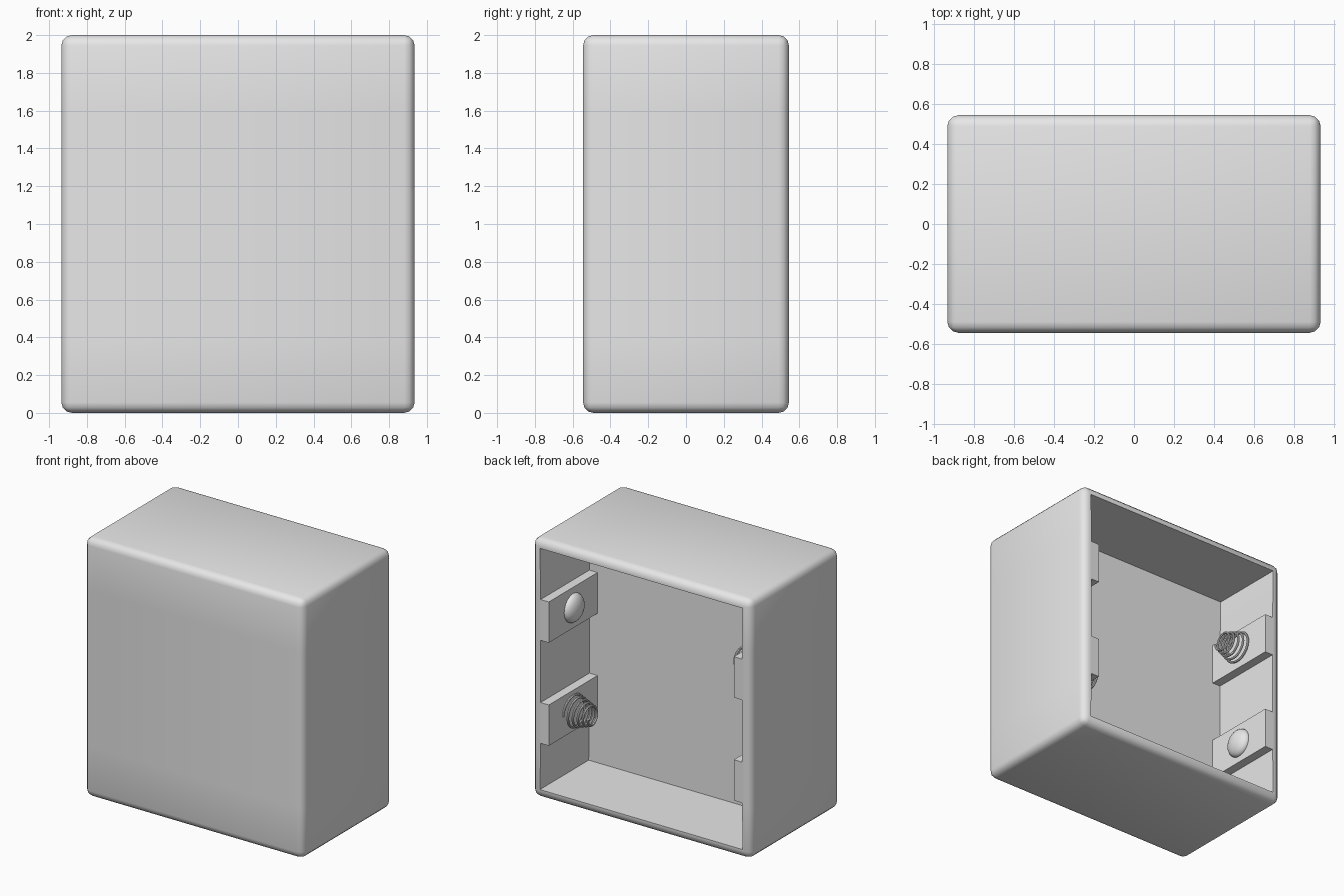
import bpy, bmesh
from math import cos, sin, tau, radians
from mathutils import Vector, Matrix

if "Cube" in bpy.data.objects:
    bpy.data.objects.remove(bpy.data.objects["Cube"], do_unlink=True)

# Overall sizes
W, D, H = 1.87, 1.09, 2.0
BEVEL, RIM = 0.055, 0.02
WALL_X = W / 2 - BEVEL - RIM      # inner side wall
BACK = D / 2                      # open side
FLOOR = -0.05                     # bottom of the compartment
PAD_X = 0.79                      # inner face of the contact pads
MID_Y = (BACK + FLOOR) / 2
PAD_HEIGHT = 0.315
ROWS = {"upper": 1.38, "lower": 0.585}

grey = bpy.data.materials.new("light_grey")
grey.use_nodes = True
grey.diffuse_color = (0.8, 0.8, 0.8, 1)
grey.node_tree.nodes["Principled BSDF"].inputs["Base Color"].default_value = (0.8, 0.8, 0.8, 1)


def finish(obj, smooth=True):
    obj.data.materials.append(grey)
    if smooth:
        bpy.ops.object.select_all(action='DESELECT')
        obj.select_set(True)
        bpy.context.view_layer.objects.active = obj
        bpy.ops.object.shade_smooth_by_angle(angle=radians(40))
    return obj


def mesh_object(name, bm, smooth=True):
    bmesh.ops.recalc_face_normals(bm, faces=bm.faces)
    mesh = bpy.data.meshes.new(name)
    bm.to_mesh(mesh)
    bm.free()
    obj = bpy.data.objects.new(name, mesh)
    bpy.context.collection.objects.link(obj)
    return finish(obj, smooth)


def block(bm, size, centre):
    matrix = Matrix.Translation(centre) @ Matrix.Diagonal((*size, 1))
    bmesh.ops.create_cube(bm, size=1, matrix=matrix)


def case():
    """Rounded block with a compartment sunk into its back."""
    bm = bmesh.new()
    block(bm, (W, D, H), (0, 0, H / 2))
    bmesh.ops.bevel(bm, geom=bm.edges[:], offset=BEVEL, segments=3,
                    profile=0.5, affect='EDGES')
    for z in (0.4, 1.6):
        bmesh.ops.bisect_plane(bm, geom=bm.verts[:] + bm.edges[:] + bm.faces[:],
                               plane_co=(0, 0, z), plane_no=(0, 0, 1))
    bm.normal_update()
    opening = [f for f in bm.faces if f.normal.y > 0.99]
    bmesh.ops.inset_region(bm, faces=opening, thickness=RIM)
    result = bmesh.ops.extrude_face_region(bm, geom=opening)
    moved = [g for g in result["geom"] if isinstance(g, bmesh.types.BMVert)]
    bmesh.ops.translate(bm, verts=moved, vec=(0, FLOOR - BACK, 0))
    leftover = [f for f in opening if f.is_valid]
    if leftover:
        bmesh.ops.delete(bm, geom=leftover, context='FACES')
    mesh_object("case", bm)


def pad(name, side, z):
    bm = bmesh.new()
    block(bm, (WALL_X - PAD_X, BACK - FLOOR, PAD_HEIGHT),
          (side * (WALL_X + PAD_X) / 2, MID_Y, z))
    mesh_object(name, bm, smooth=False)


def dome(name, side, z):
    bm = bmesh.new()
    matrix = (Matrix.Translation((side * PAD_X, MID_Y, z))
              @ Matrix.Diagonal((0.06, 0.11, 0.11, 1))
              @ Matrix.Rotation(radians(90), 4, 'Y'))
    bmesh.ops.create_uvsphere(bm, u_segments=24, v_segments=12, radius=1, matrix=matrix)
    mesh_object(name, bm)


def spring(name, side, z, turns=5, steps=24, length=0.17):
    """Conical coil narrowing away from its pad."""
    curve = bpy.data.curves.new(name, 'CURVE')
    curve.dimensions = '3D'
    curve.bevel_depth = 0.009
    curve.bevel_resolution = 2
    curve.use_fill_caps = True
    count = turns * steps
    spline = curve.splines.new('POLY')
    spline.points.add(count)
    for i, point in enumerate(spline.points):
        t = i / count
        angle = tau * turns * t
        radius = 0.125 - 0.06 * t
        point.co = (side * (PAD_X - length * t), MID_Y + side * radius * cos(angle),
                    z + radius * sin(angle), 1)
    obj = bpy.data.objects.new(name, curve)
    bpy.context.collection.objects.link(obj)
    bpy.ops.object.select_all(action='DESELECT')
    obj.select_set(True)
    bpy.context.view_layer.objects.active = obj
    bpy.ops.object.convert(target='MESH')
    finish(bpy.context.view_layer.objects.active)


case()

# Contacts: dome and spring swap rows on the opposite wall
for label, side in (("left", 1), ("right", -1)):
    for row, z in ROWS.items():
        pad(f"{label}_{row}_contact_pad", side, z)
        if (row == "upper") == (side > 0):
            dome(f"{label}_{row}_dome_contact", side, z)
        else:
            spring(f"{label}_{row}_spring_contact", side, z)
